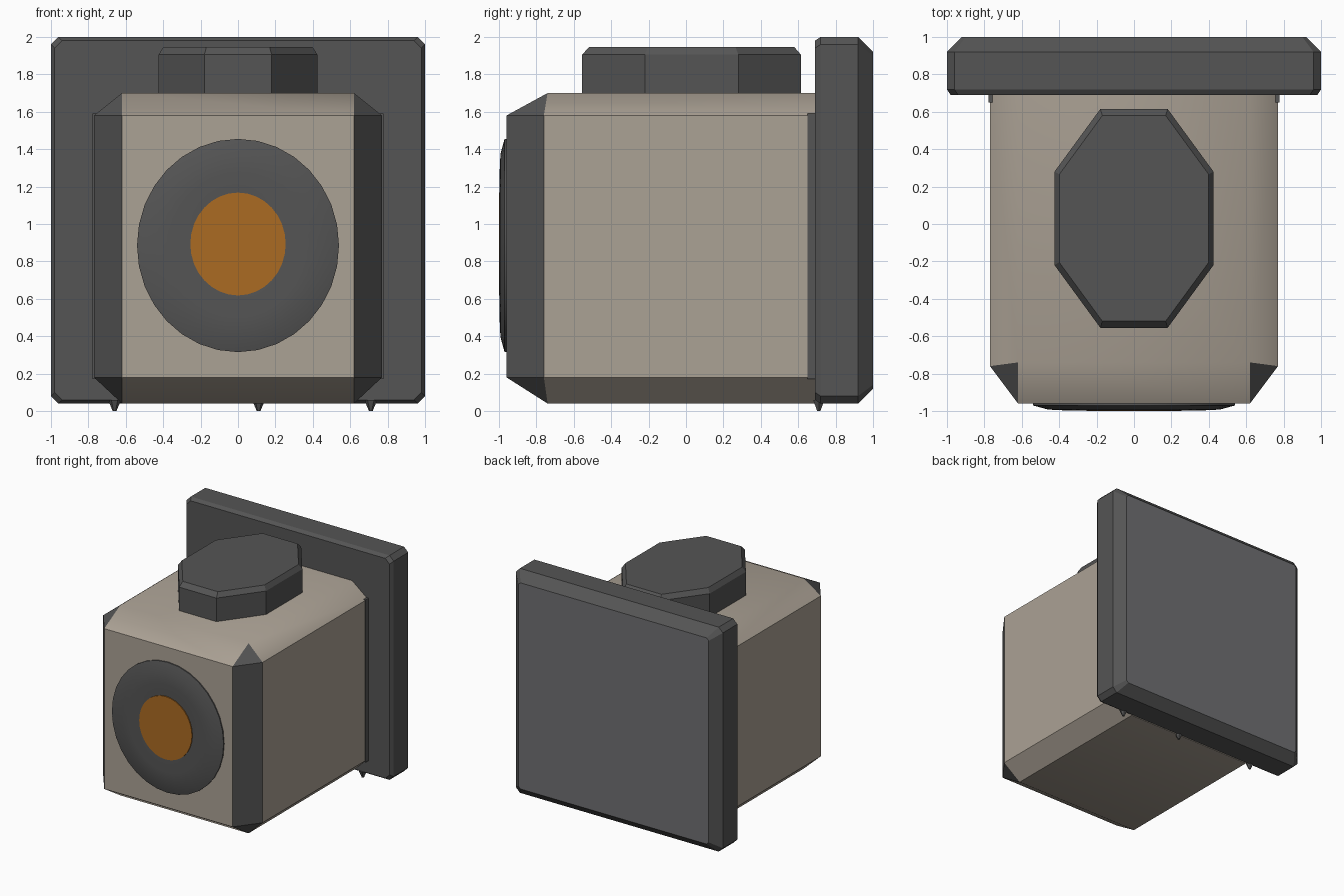
import bpy
import bmesh
from math import cos, sin, tau, radians

if "Cube" in bpy.data.objects:
    bpy.data.objects.remove(bpy.data.objects["Cube"], do_unlink=True)


def material(name, rgb):
    m = bpy.data.materials.new(name)
    m.use_nodes = True
    m.diffuse_color = (*rgb, 1)
    m.node_tree.nodes["Principled BSDF"].inputs["Base Color"].default_value = (*rgb, 1)
    return m


beige = material("warm beige", (0.41, 0.36, 0.30))
charcoal = material("charcoal", (0.09, 0.09, 0.09))
grey = material("slate grey", (0.16, 0.163, 0.17))
amber = material("amber", (0.41, 0.145, 0.016))


def finish(bm, name, mats, rule=None, angle=40):
    """Turn a bmesh into an object, colouring faces by a rule on the normal."""
    bmesh.ops.recalc_face_normals(bm, faces=bm.faces)
    bm.normal_update()
    if rule:
        for f in bm.faces:
            f.material_index = int(rule(f.normal))
        for e in bm.edges:
            e.smooth = len({f.material_index for f in e.link_faces}) == 1
    mesh = bpy.data.meshes.new(name)
    bm.to_mesh(mesh)
    bm.free()
    for m in mats:
        mesh.materials.append(m)
    ob = bpy.data.objects.new(name, mesh)
    bpy.context.collection.objects.link(ob)
    bpy.ops.object.select_all(action="DESELECT")
    ob.select_set(True)
    bpy.context.view_layer.objects.active = ob
    bpy.ops.object.shade_smooth_by_angle(angle=radians(angle), keep_sharp_edges=True)
    return ob


def hull(name, points, mats, rule=None, angle=40):
    """Convex solid around a few points."""
    bm = bmesh.new()
    for p in points:
        bm.verts.new(p)
    bmesh.ops.convex_hull(bm, input=bm.verts)
    bmesh.ops.dissolve_limit(bm, angle_limit=0.01, verts=bm.verts, edges=bm.edges)
    return finish(bm, name, mats, rule, angle)


def loft(name, rings, mats, angle=40, caps=True):
    """Skin a series of matching rings."""
    bm = bmesh.new()
    loops = [[bm.verts.new(p) for p in r] for r in rings]
    n = len(loops[0])
    for a, b in zip(loops, loops[1:]):
        for i in range(n):
            j = (i + 1) % n
            bm.faces.new((a[i], a[j], b[j], b[i]))
    if caps:
        bm.faces.new(loops[0])
        bm.faces.new(loops[-1])
    return finish(bm, name, mats, None, angle)


# Body: chamfered box with dark front corner posts, square at the rear
body = []
for s in (-1, 1):
    for z in (0.18, 1.58):
        body += [(s * 0.62, -0.96, z), (s * 0.77, -0.76, z), (s * 0.77, 0.71, z)]
    for z in (0.04, 1.70):
        body += [(s * 0.62, -0.74, z), (s * 0.62, 0.71, z)]
hull("body", body, [beige, charcoal],
     lambda n: abs(n.x) > 0.25 and n.y < -0.25)

# Rear seals where the body meets the back plate
for side, s in (("left", 1), ("right", -1)):
    hull(side + "_rear_seal",
         [(s * x, y, z) for x in (0.70, 0.778) for y in (0.65, 0.71) for z in (0.17, 1.59)],
         [charcoal])


# Back plate: square slab with clipped corners and a lighter rear face
def plate_ring(y, inset, cut=0.04):
    hx, hz = 1 - inset, 0.98 - inset
    return [(sx * a, y, 1.02 + sz * b) for sx in (-1, 1) for sz in (-1, 1)
            for a, b in ((hx - cut, hz), (hx, hz - cut))]


hull("back_plate",
     plate_ring(0.69, 0.02) + plate_ring(0.72, 0) + plate_ring(0.92, 0) + plate_ring(1.0, 0.08, 0.02),
     [charcoal, grey], lambda n: n.y > 0.9, 25)

# Top knob: long octagon with a small bevel
quarter = [(0.18, 0.585), (0.425, 0.25)]
outline = quarter + [(x, -y) for x, y in quarter[::-1]]
outline += [(-x, -y) for x, y in outline]


def knob_ring(z, k):
    return [(x * k, 0.03 + y * k, z) for x, y in outline]


loft("top_knob", [knob_ring(1.68, 1), knob_ring(1.905, 1), knob_ring(1.945, 0.94)], [charcoal], 25)


# Front bezel and lens: shallow oval rings
def oval(rx, rz, y, z=0.885, n=32):
    return [(rx * cos(tau * i / n), y, z + rz * sin(tau * i / n)) for i in range(n)]


loft("front_bezel",
     [oval(0.54, 0.57, -0.95), oval(0.54, 0.57, -0.97), oval(0.46, 0.49, -0.992),
      oval(0.36, 0.385, -0.997), oval(0.255, 0.275, -0.992, 0.893)],
     [charcoal], 50, True)
loft("front_lens", [oval(0.255, 0.275, -0.991, 0.893), oval(0.255, 0.275, -1.0, 0.893)], [amber], 30)

# Small pegs under the seam
for i, x in enumerate((-0.66, 0.11, 0.71)):
    loft("bottom_peg_%d" % (i + 1),
         [[(x + r * cos(tau * k / 6), 0.71 + r * sin(tau * k / 6), z) for k in range(6)]
          for r, z in ((0.035, 0.06), (0.01, 0.0))], [charcoal])
